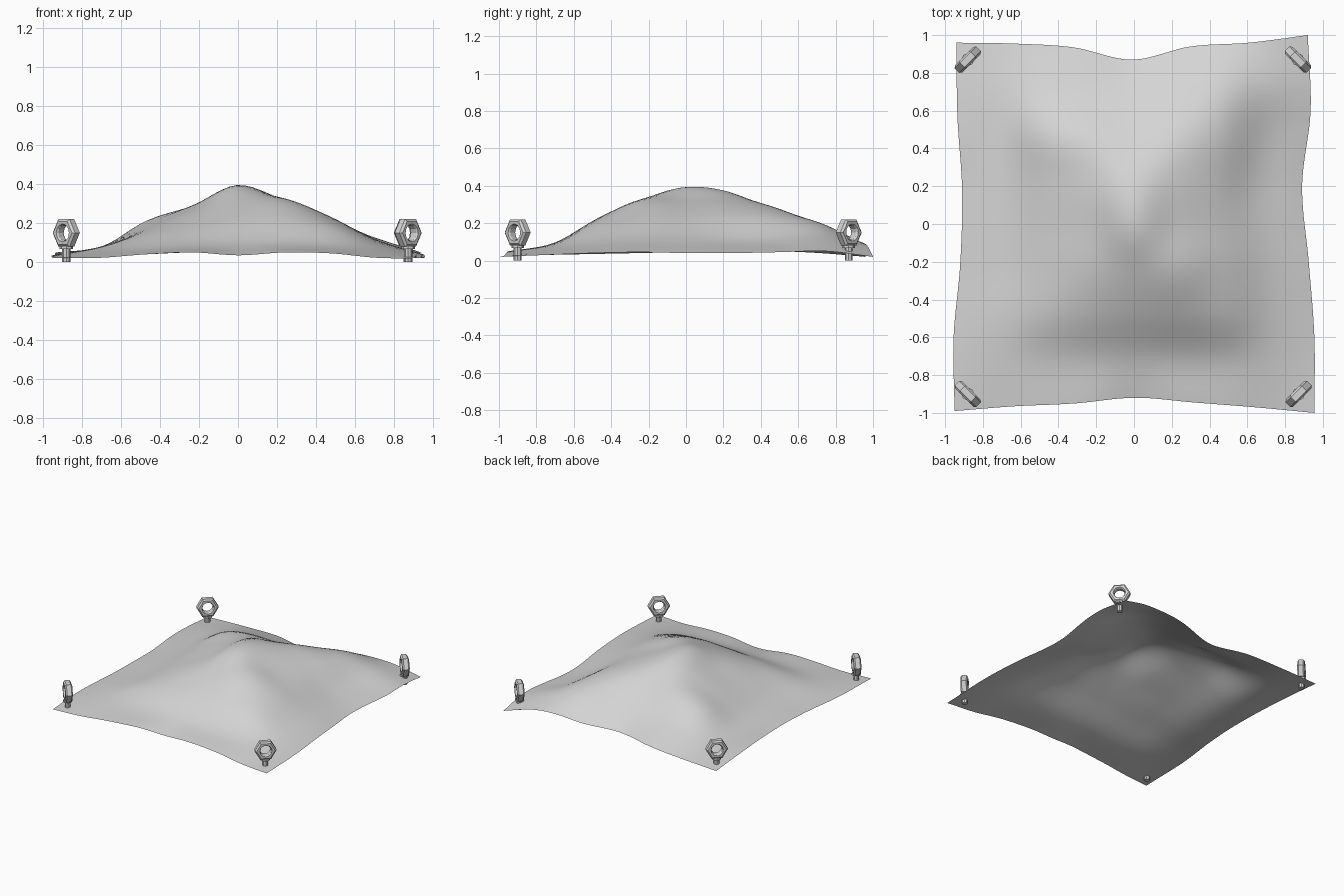
import bpy, bmesh, math
from mathutils import Matrix

if "Cube" in bpy.data.objects:
    bpy.data.objects.remove(bpy.data.objects["Cube"])

grey = bpy.data.materials.new("light grey")
grey.diffuse_color = (0.66, 0.66, 0.66, 1)
grey.use_nodes = True
grey.node_tree.nodes["Principled BSDF"].inputs["Base Color"].default_value = grey.diffuse_color


def add_object(name, bm):
    mesh = bpy.data.meshes.new(name)
    bm.to_mesh(mesh)
    bm.free()
    mesh.materials.append(grey)
    ob = bpy.data.objects.new(name, mesh)
    bpy.context.collection.objects.link(ob)
    return ob


def spline(vals, t):
    """Catmull-Rom through evenly spaced values, t from 0 to 1."""
    n = len(vals) - 1
    i = min(int(t * n), n - 1)
    f = t * n - i
    b, c = vals[i], vals[i + 1]
    a = vals[i - 1] if i > 0 else 2 * b - c
    d = vals[i + 2] if i + 2 <= n else 2 * c - b
    return b + 0.5 * f * (c - a + f * (2 * a - 5 * b + 4 * c - d + f * (3 * (b - c) + d - a)))


# Cloth: wavy outline and a peaked drape, front row first
LEFT = [-0.95, -0.955, -0.92, -0.91, -0.935, -0.94]
RIGHT = [0.955, 0.955, 0.925, 0.89, 0.935, 0.92]
FRONT = [-0.99, -0.965, -0.95, -0.92, -0.945, -0.97, -1.0]
BACK = [0.96, 0.955, 0.935, 0.87, 0.94, 0.96, 1.0]
HEIGHT = [
    [0.020, 0.022, 0.040, 0.050, 0.035, 0.050, 0.045, 0.022, 0.02],
    [0.030, 0.050, 0.070, 0.085, 0.095, 0.095, 0.085, 0.060, 0.03],
    [0.035, 0.075, 0.140, 0.185, 0.215, 0.225, 0.190, 0.100, 0.04],
    [0.040, 0.080, 0.170, 0.255, 0.315, 0.320, 0.235, 0.120, 0.045],
    [0.045, 0.085, 0.185, 0.280, 0.390, 0.325, 0.235, 0.120, 0.04],
    [0.045, 0.085, 0.200, 0.290, 0.375, 0.325, 0.240, 0.110, 0.04],
    [0.050, 0.080, 0.210, 0.265, 0.285, 0.290, 0.235, 0.110, 0.045],
    [0.040, 0.065, 0.120, 0.140, 0.165, 0.190, 0.200, 0.125, 0.05],
    [0.020, 0.030, 0.040, 0.050, 0.050, 0.065, 0.090, 0.080, 0.02],
]
N = 48
bm = bmesh.new()
rows = []
for j in range(N + 1):
    v = j / N
    row = []
    for i in range(N + 1):
        u = i / N
        x = spline(LEFT, v) * (1 - u) + spline(RIGHT, v) * u
        y = spline(FRONT, u) * (1 - v) + spline(BACK, u) * v
        z = spline([spline(r, u) for r in HEIGHT], v)
        row.append(bm.verts.new((x, y, z)))
    rows.append(row)
for j in range(N):
    for i in range(N):
        bm.faces.new((rows[j][i], rows[j][i + 1], rows[j + 1][i + 1], rows[j + 1][i]))
cloth = add_object("cloth", bm)
for p in cloth.data.polygons:
    p.use_smooth = True


def cylinder(bm, r, z0, z1, sides=8):
    bmesh.ops.create_cone(bm, cap_ends=True, segments=sides, radius1=r, radius2=r, depth=z1 - z0,
                          matrix=Matrix.Translation((0, 0, (z0 + z1) / 2)))


def eyebolt(name, x, y, angle):
    bm = bmesh.new()
    cylinder(bm, 0.021, 0.0, 0.10)      # shank
    cylinder(bm, 0.034, 0.068, 0.082)   # collar
    # upright eye: hexagonal outside, round hole, bevelled rims
    sides = 12
    ring = []
    for i in range(sides):
        a = 2 * math.pi * i / sides
        outer = 0.081 * (1 if i % 2 == 0 else math.cos(math.pi / 6))
        sect = [(outer, -0.017), (outer, 0.017), (outer - 0.012, 0.027),
                (0.046, 0.027), (0.04, 0.017), (0.04, -0.017), (0.046, -0.027), (outer - 0.012, -0.027)]
        ring.append([bm.verts.new((r * math.cos(a), t, 0.15 + r * math.sin(a))) for r, t in sect])
    for i in range(sides):
        p, q = ring[i], ring[(i + 1) % sides]
        for k in range(len(p)):
            m = (k + 1) % len(p)
            bm.faces.new((p[k], p[m], q[m], q[k]))
    bmesh.ops.recalc_face_normals(bm, faces=bm.faces)
    bm.transform(Matrix.Translation((x, y, 0)) @ Matrix.Rotation(angle, 4, 'Z'))
    add_object(name, bm)


# One eyebolt in each corner, its ring across the diagonal
for name, x, y, deg in (("front_left", -0.88, -0.9, -45), ("front_right", 0.872, -0.9, 45),
                        ("back_left", -0.88, 0.87, 45), ("back_right", 0.868, 0.87, -45)):
    eyebolt(name + "_eyebolt", x, y, math.radians(deg))
